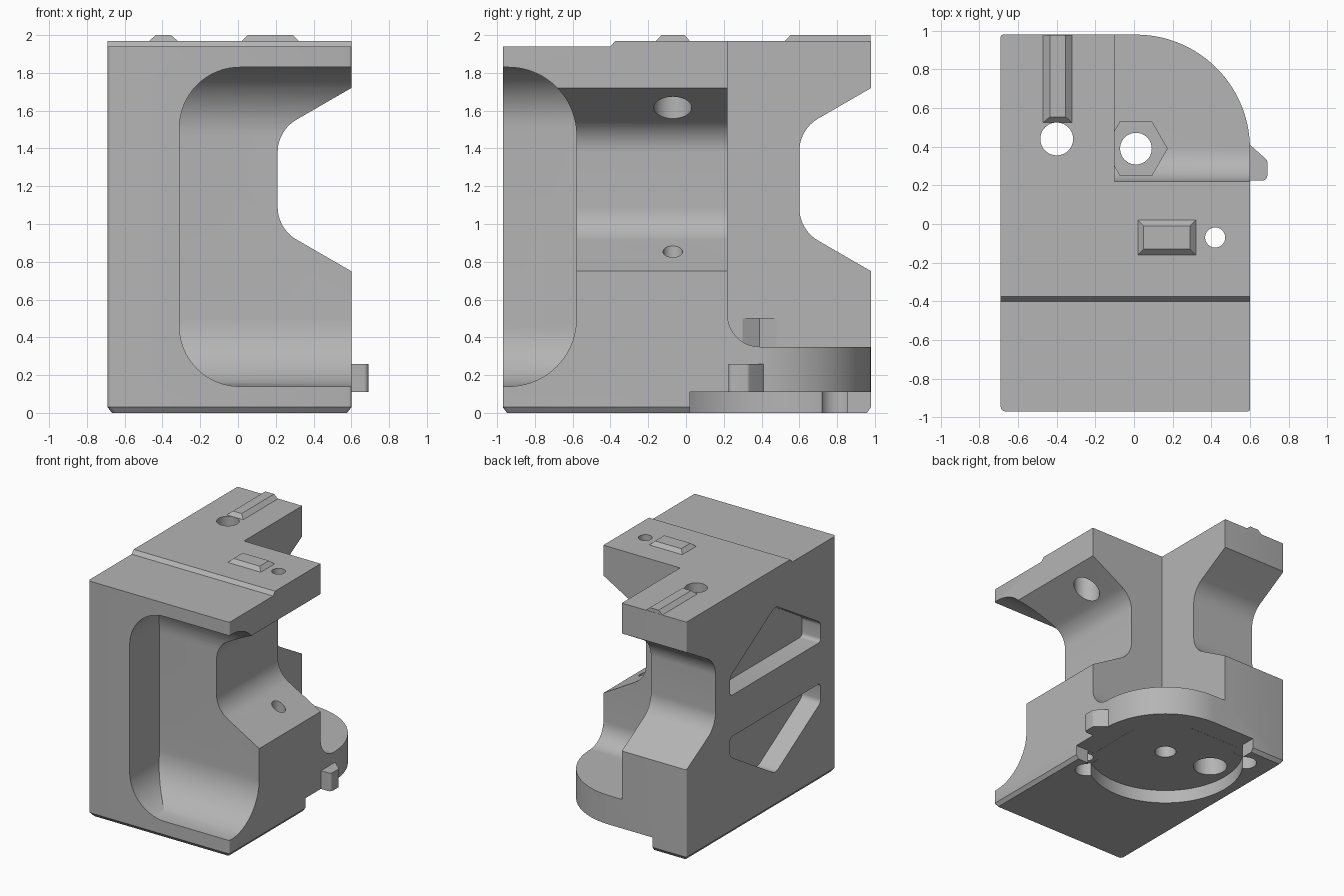
import bpy, bmesh, math
from mathutils import Vector

if "Cube" in bpy.data.objects:
    bpy.data.objects.remove(bpy.data.objects["Cube"])

grey = bpy.data.materials.new("plain grey")
grey.diffuse_color = (0.46, 0.46, 0.46, 1)
grey.use_nodes = True
grey.node_tree.nodes["Principled BSDF"].inputs["Base Color"].default_value = grey.diffuse_color


def rounded(points):
    """Polygon from (u, v, radius) corners, each corner turned into an arc."""
    out, n = [], len(points)
    for i, (u, v, r) in enumerate(points):
        c = Vector((u, v))
        if r == 0:
            out.append(c)
            continue
        a = (Vector(points[i - 1][:2]) - c).normalized()
        b = (Vector(points[(i + 1) % n][:2]) - c).normalized()
        half = a.angle(b) / 2
        t = r / math.tan(half)
        mid = c + (a + b).normalized() * (r / math.sin(half))
        s, e = c + a * t - mid, c + b * t - mid
        steps = max(3, int(r * 40) + 4)
        turn = s.angle(e)
        for k in range(steps + 1):
            f = k / steps
            out.append(mid + (s * math.sin((1 - f) * turn) + e * math.sin(f * turn)) / math.sin(turn))
    return out


def circle(x, y, r, n=48, start=0.0):
    return [(x + r * math.cos(start + math.tau * i / n),
             y + r * math.sin(start + math.tau * i / n)) for i in range(n)]


def loft(name, loops):
    """Closed solid through equal-length loops of 3D points."""
    bm = bmesh.new()
    rings = [[bm.verts.new(p) for p in loop] for loop in loops]
    n = len(rings[0])
    for lo, hi in zip(rings, rings[1:]):
        for i in range(n):
            bm.faces.new((lo[i], lo[(i + 1) % n], hi[(i + 1) % n], hi[i]))
    bm.faces.new(rings[0][::-1])
    bm.faces.new(rings[-1])
    bmesh.ops.recalc_face_normals(bm, faces=bm.faces)
    me = bpy.data.meshes.new(name)
    bm.to_mesh(me)
    bm.free()
    me.materials.append(grey)
    ob = bpy.data.objects.new(name, me)
    bpy.context.collection.objects.link(ob)
    return ob


def prism(name, poly, axis, a, b):
    place = {"x": lambda u, v, t: (t, u, v),
             "y": lambda u, v, t: (u, t, v),
             "z": lambda u, v, t: (u, v, t)}[axis]
    return loft(name, [[place(u, v, t) for u, v in poly] for t in (a, b)])


def combine(ob, tool, operation="DIFFERENCE"):
    mod = ob.modifiers.new("combine", "BOOLEAN")
    mod.operation, mod.solver, mod.object = operation, "EXACT", tool
    bpy.context.view_layer.objects.active = ob
    bpy.ops.object.modifier_apply(modifier=mod.name)
    bpy.data.objects.remove(tool, do_unlink=True)


def smooth(ob):
    bpy.ops.object.select_all(action="DESELECT")
    ob.select_set(True)
    bpy.context.view_layer.objects.active = ob
    bpy.ops.object.shade_smooth_by_angle(angle=math.radians(25))


def rect(u0, v0, u1, v1):
    return [(u0, v0), (u1, v0), (u1, v1), (u0, v1)]


# Main block: rounded back right corner, chamfered foot
plan = rounded([(-0.69, -0.97, 0.025), (0.6, -0.97, 0.012), (0.6, 0.98, 0.59), (-0.69, 0.98, 0.012)])
cx, cy = -0.045, 0.005
foot = [(cx + (x - cx) * 0.965, cy + (y - cy) * 0.977) for x, y in plan]
body = loft("body", [[(x, y, z) for x, y in p] for p, z in ((foot, 0), (plan, 0.03), (plan, 1.97))])

# Lowered front part of the top
combine(body, prism("top_step", [(-2, 1.94), (-0.4, 1.94), (-0.37, 1.975), (-0.37, 2.3), (-2, 2.3)], "x", -2, 2))

# Open back right corner above the round base
combine(body, prism("corner_cut", rounded([(0.22, 0.35, 0.17), (2, 0.35, 0), (2, 2.3, 0), (0.22, 2.3, 0)]),
                    "x", -0.1, 2))

# Flared notches in the right side and in the back arm
for name, axis, depth, edge in (("side_notch", "y", 0.21, 0.6), ("back_notch", "x", 0.6, 0.98)):
    far, k = edge + 0.3, math.tan(math.radians(30))
    rise = (far - depth) * k
    top = 1.72 - (edge - depth) * k
    low = 0.75 + (edge - depth) * k
    combine(body, prism(name, rounded([(depth, low, 0.2), (far, low - rise, 0),
                                       (far, top + rise, 0), (depth, top, 0.2)]), axis, -1.5, 1.5))

# Front pocket, open to the front and the right
pocket = prism("pocket", rounded([(-0.31, 0.14, 0.32), (2, 0.14, 0), (2, 1.83, 0), (-0.31, 1.83, 0.32)]),
               "y", -1.5, -0.58)
combine(pocket, prism("pocket_side", rounded([(-2, 0.14, 0), (-0.58, 0.14, 0.36), (-0.58, 1.83, 0.36),
                                              (-2, 1.83, 0)]), "x", -1, 3), "INTERSECT")
combine(body, pocket)

# Two mirrored recesses in the left wall
for s in (1, -1):
    pts = [(0.41, 0.17, 0.03), (0.41, 0.33, 0.05), (-0.18, 0.69, 0.07), (-0.77, 0.33, 0.05), (-0.77, 0.17, 0.03)]
    combine(body, prism("wall_recess", rounded([(y, 0.97 + s * z, r) for y, z, r in pts]), "x", -1, -0.52))

# Round recess underneath with relief pockets
combine(body, prism("round_recess", circle(0.01, 0.39, 0.6, 72), "z", -1, 0.11))
for x, y in ((0.42, -0.07), (-0.45, 0.80)):
    combine(body, prism("relief", circle(x, y, 0.09, 32), "z", -1, 0.112))
combine(body, prism("relief_side", rect(0.42, 0.02, 2, 0.5), "z", -1, 0.111))
combine(body, prism("relief_back", rect(-0.38, 0.80, 0.1, 2), "z", -1, 0.111))

# Hexagonal nut seat and bored holes
combine(body, prism("nut_seat", circle(0.01, 0.39, 0.162, 6), "z", 0.22, 0.5))
for x, y, r, a, b in ((0.01, 0.39, 0.082, -1, 0.4), (-0.4, 0.44, 0.085, -1, 2.5), (-0.4, 0.44, 0.13, -1, 0.3),
                      (0.42, -0.07, 0.052, -1, 2.5), (0.42, -0.07, 0.1, 1.4, 1.86)):
    combine(body, prism("bore", circle(x, y, r, 40), "z", a, b))
smooth(body)

# Chamfered ridges on top
for name, lo, hi in (("front_ridge", (0.02, -0.16, 0.32, 0.02), (0.05, -0.13, 0.29, -0.01)),
                     ("back_ridge", (-0.47, 0.525, -0.32, 0.978), (-0.435, 0.555, -0.355, 0.978))):
    loft(name, [[(x, y, z) for x, y in rect(*r)] for r, z in ((lo, 1.96), (lo, 1.97), (hi, 2.0))])

# Small tab on the right side of the base
tab = prism("tab", rounded([(0.57, 0.225, 0), (0.69, 0.225, 0.025), (0.69, 0.33, 0.025), (0.6, 0.41, 0),
                            (0.57, 0.41, 0)]), "z", 0.11, 0.26)
smooth(tab)
